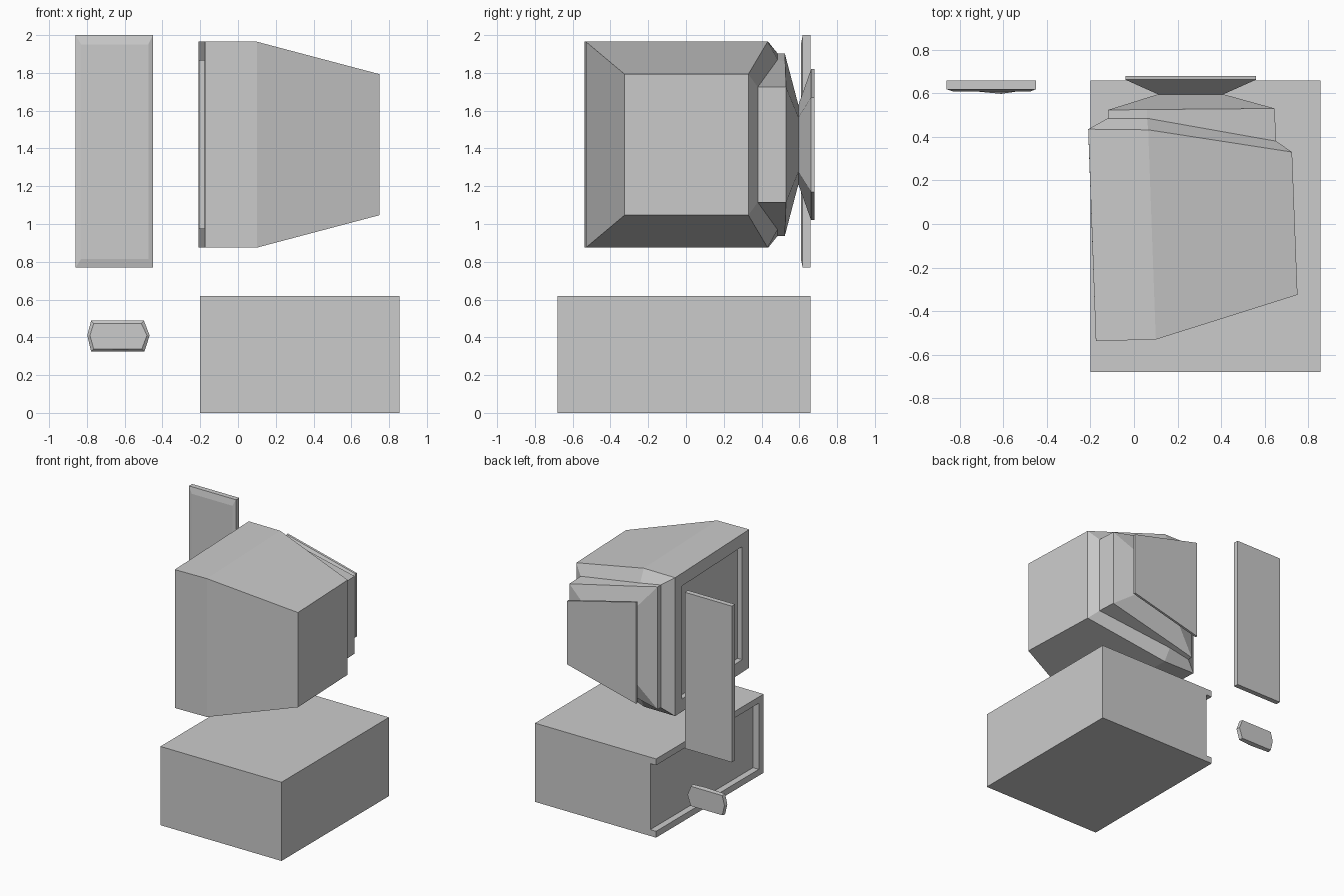
import bpy, bmesh

if "Cube" in bpy.data.objects:
    bpy.data.objects.remove(bpy.data.objects["Cube"])

ZC = 1.42  # height of the monitor's centre line


def loft(name, loops, cap_start=True, cap_end=True):
    """Skin a list of equal-length point loops into one flat-shaded object."""
    bm = bmesh.new()
    rings = [[bm.verts.new(p) for p in loop] for loop in loops]
    n = len(rings[0])
    for a, b in zip(rings, rings[1:]):
        for i in range(n):
            j = (i + 1) % n
            bm.faces.new((a[i], a[j], b[j], b[i]))
    if cap_start:
        bm.faces.new(rings[0][::-1])
    if cap_end:
        bm.faces.new(rings[-1])
    bmesh.ops.recalc_face_normals(bm, faces=bm.faces)
    mesh = bpy.data.meshes.new(name)
    bm.to_mesh(mesh)
    bm.free()
    obj = bpy.data.objects.new(name, mesh)
    bpy.context.collection.objects.link(obj)
    return obj


def section(front, back, h):
    """Upright rectangle between two plan points, with half height h."""
    (xa, ya), (xb, yb) = front, back
    return [(xa, ya, ZC - h), (xb, yb, ZC - h), (xb, yb, ZC + h), (xa, ya, ZC + h)]


def taper(pts):
    """Tapered outline from (x, y, half height) stations, lower then upper edge."""
    return ([(x, y, ZC - h) for x, y, h in pts] +
            [(x, y, ZC + h) for x, y, h in reversed(pts)])


def rect(x0, x1, z0, z1, y):
    return [(x0, y, z0), (x1, y, z0), (x1, y, z1), (x0, y, z1)]


# Monitor housing with a sunken screen on its -x end
loft("monitor_housing", [
    section((-0.138, -0.445), (-0.167, 0.345), 0.445),
    section((-0.178, -0.445), (-0.207, 0.345), 0.445),
    section((-0.175, -0.537), (-0.21, 0.435), 0.545),
    section((0.10, -0.53), (0.065, 0.432), 0.545),
    section((0.75, -0.325), (0.725, 0.33), 0.373),
])

# Stepped rear, narrow neck and mounting plate
loft("rear_mount", [
    taper([(-0.21, 0.435, 0.545), (0.065, 0.432, 0.545), (0.725, 0.33, 0.373)]),
    taper([(-0.12, 0.485, 0.483), (0.06, 0.485, 0.45), (0.652, 0.38, 0.305)]),
    taper([(-0.12, 0.523, 0.483), (0.06, 0.525, 0.44), (0.645, 0.53, 0.305)]),
    taper([(0.11, 0.595, 0.21), (0.18, 0.595, 0.195), (0.41, 0.595, 0.145)]),
    taper([(-0.04, 0.662, 0.40), (0.10, 0.662, 0.365), (0.56, 0.662, 0.25)]),
    taper([(-0.04, 0.68, 0.40), (0.10, 0.68, 0.365), (0.56, 0.68, 0.25)]),
], cap_start=False)

# Base cabinet with a shallow recess in its -x side, open towards the back
cabinet = loft("base_cabinet", [rect(-0.2, 0.855, 0, 0.62, y) for y in (-0.68, 0.658)])
cutter = loft("recess_cutter", [rect(-0.3, -0.15, 0.05, 0.57, y) for y in (-0.62, 0.8)])
cutter.hide_render = True
mod = cabinet.modifiers.new("recess", 'BOOLEAN')
mod.operation = 'DIFFERENCE'
mod.solver = 'EXACT'
mod.object = cutter
bpy.context.view_layer.objects.active = cabinet
bpy.ops.object.modifier_apply(modifier=mod.name)
bpy.data.objects.remove(cutter)

# Tall wall panel with a chamfered front
loft("wall_panel", [
    rect(-0.86, -0.45, 0.77, 2.0, 0.658),
    rect(-0.86, -0.45, 0.77, 2.0, 0.618),
    rect(-0.83, -0.475, 0.815, 1.95, 0.608),
])


# Small handset: long hexagon with a peaked front
def handset_loop(inset, y, peak):
    x0, x1, z0, z1 = -0.798 + inset, -0.468 - inset, 0.325 + inset, 0.488 - inset
    return [(x0, y, 0.41), (x0 + 0.02, y, z0), (-0.61, y - peak, z0), (x1 - 0.027, y, z0),
            (x1, y, 0.41), (x1 - 0.03, y, z1), (-0.61, y - peak, z1), (x0 + 0.02, y, z1)]


loft("handset", [
    handset_loop(0.004, 0.655, 0),
    handset_loop(0, 0.625, 0.01),
    handset_loop(0.014, 0.612, 0.015),
])
